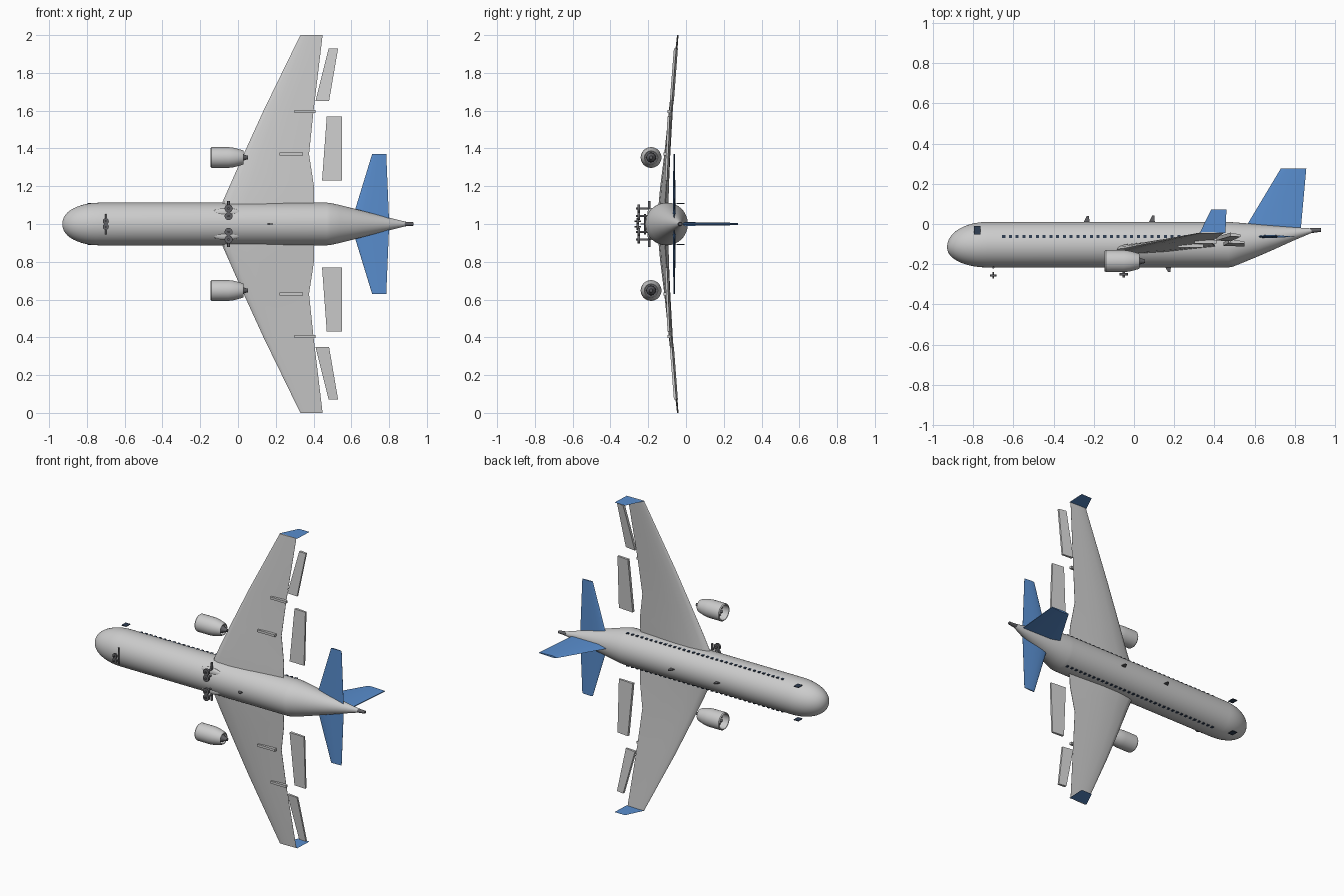
import bpy, bmesh, math
from mathutils import Vector, Matrix

if "Cube" in bpy.data.objects:
    bpy.data.objects.remove(bpy.data.objects["Cube"])


def material(name, rgb):
    m = bpy.data.materials.new(name)
    m.diffuse_color = (*rgb, 1)
    m.use_nodes = True
    m.node_tree.nodes["Principled BSDF"].inputs["Base Color"].default_value = m.diffuse_color
    return m


BLUE = material("blue", (0.10, 0.27, 0.62))
DARK = material("dark", (0.03, 0.05, 0.09))
METAL = material("metal", (0.12, 0.12, 0.13))


def finish(name, bm, mat=None, smooth=True):
    bmesh.ops.recalc_face_normals(bm, faces=bm.faces)
    me = bpy.data.meshes.new(name)
    bm.to_mesh(me)
    bm.free()
    ob = bpy.data.objects.new(name, me)
    bpy.context.collection.objects.link(ob)
    if mat:
        me.materials.append(mat)
    if smooth:
        bpy.ops.object.select_all(action='DESELECT')
        ob.select_set(True)
        bpy.context.view_layer.objects.active = ob
        bpy.ops.object.shade_smooth_by_angle(angle=math.radians(35))
    return ob


def loft(name, rings, mat=None, smooth=True, caps=True):
    bm = bmesh.new()
    vs = [[bm.verts.new(p) for p in r] for r in rings]
    n = len(vs[0])
    for a, b in zip(vs, vs[1:]):
        for i in range(n):
            bm.faces.new((a[i], a[(i + 1) % n], b[(i + 1) % n], b[i]))
    if caps:
        bm.faces.new(vs[0])
        bm.faces.new(vs[-1])
    return finish(name, bm, mat, smooth)


def ring(x, y, z, ry, rz, n=40):
    return [(x, y + ry * math.cos(2 * math.pi * i / n), z + rz * math.sin(2 * math.pi * i / n))
            for i in range(n)]


def add_box(bm, c, size):
    bmesh.ops.create_cube(bm, size=1, matrix=Matrix.Translation(c) @ Matrix.Diagonal((*size, 1)))


def add_rod(bm, a, b, r, n=16):
    a, b = Vector(a), Vector(b)
    d = b - a
    m = Matrix.Translation((a + b) / 2) @ d.to_track_quat('Z', 'Y').to_matrix().to_4x4()
    bmesh.ops.create_cone(bm, cap_ends=True, segments=n, radius1=r, radius2=r, depth=d.length, matrix=m)


FOIL = [(0, 0), (.02, .24), (.08, .42), (.25, .55), (.5, .48), (.75, .26), (1, .03),
        (1, -.03), (.75, -.2), (.5, -.38), (.25, -.45), (.08, -.36), (.02, -.22)]


def foil(x0, x1, y0, y1, z, t):
    return [(x0 + (x1 - x0) * u, y0 + (y1 - y0) * u + t * v, z) for u, v in FOIL]


# Fuselage: rounded nose, straight tube, upswept tail
prof = []
for i in range(1, 13):
    a = i / 12 * math.pi / 2
    x = -0.93 + 0.20 * (1 - math.cos(a))
    s = math.sin(a)
    prof.append((x, -0.115 + 0.012 * s, 0.113 * s ** 0.95, 0.113 * s ** 0.9))
prof.insert(0, (-0.93, -0.115, 0.003, 0.003))
prof += [(0.47, -.103, .113, .113), (0.49, -.102, .111, .111), (0.54, -.094, .099, .100),
         (0.62, -.081, .079, .080), (0.70, -.067, .058, .059), (0.79, -.050, .034, .036),
         (0.885, -.033, .011, .012)]
loft("fuselage", [ring(x, y, 1, a, b, 48) for x, y, a, b in prof])
loft("tail_exhaust", [ring(.875, -.033, 1, .013, .013, 20), ring(.93, -.03, 1, .009, .009, 20)], METAL)

# Tail fin
fin = []
for y, x0, x1, t in [(-.05, .54, .825, .011), (0, .565, .832, .010), (.275, .73, .857, .006)]:
    fin.append([(x0, y, 1), (x0 + .25 * (x1 - x0), y, 1 + t), (x1, y, 1 + .002),
                (x1, y, 1 - .002), (x0 + .25 * (x1 - x0), y, 1 - t)])
loft("tail_fin", fin, BLUE)

for s, side in ((1, "left"), (-1, "right")):
    def Z(d):
        return 1 + s * d

    # Main wing and winglet
    loft(side + "_wing", [foil(-.11, .405, -.128, -.115, Z(.05), .056),
                          foil(-.085, .402, -.125, -.110, Z(.11), .052),
                          foil(-.045, .402, -.120, -.104, Z(.2), .045),
                          foil(.03, .376, -.104, -.092, Z(.37), .031),
                          foil(.135, .40, -.083, -.077, Z(.6), .021),
                          foil(.33, .448, -.044, -.044, Z(1), .008)])
    bm = bmesh.new()
    bm.faces.new([bm.verts.new((x, y, Z(1))) for x, y in
                  ((.328, -.042), (.385, .073), (.46, .073), (.455, -.046))])
    finish(side + "_winglet", bm, BLUE, False)

    # Tailplane
    loft(side + "_tailplane", [foil(.60, .80, -.063, -.063, Z(.01), .016),
                               foil(.71, .785, -.063, -.063, Z(.37), .008)], BLUE)

    # Deployed flaps
    for nm, secs in (("inner", ((.445, .55, -.100, -.106, .23), (.47, .55, -.086, -.092, .57))),
                     ("outer", ((.41, .482, -.073, -.080, .65), (.48, .53, -.052, -.058, .93)))):
        loft(f"{side}_{nm}_flap", [[(x0, y0 + .009, Z(z)), (x1, y1 + .006, Z(z)),
                                    (x1, y1 - .006, Z(z)), (x0, y0 - .009, Z(z))]
                                   for x0, x1, y0, y1, z in secs], None, False)

    # Flap track fairings
    bm = bmesh.new()
    for x0, x1, y, z in ((.22, .345, -.109, .37), (.30, .41, -.088, .595)):
        add_box(bm, ((x0 + x1) / 2, y, Z(z)), (x1 - x0, .018, .015))
    finish(side + "_flap_fairings", bm, None, False)

    # Engine nacelle: one closed skin, outside then inside
    ey, ez = -.185, Z(.352)
    outer = [(-.146, .050), (-.14, .055), (-.05, .055), (-.02, .051), (.02, .040), (.028, .036),
             (.026, .032), (-.04, .046), (-.13, .046), (-.144, .047), (-.146, .050)]
    loft(side + "_nacelle", [ring(x, ey, ez, r, r, 32) for x, r in outer], caps=False)
    loft(side + "_exhaust_cone", [ring(x, ey, ez, r, r, 20) for x, r in
                                  ((-.08, .026), (.02, .024), (.032, .015), (.054, .009))], METAL)
    loft(side + "_spinner", [ring(x, ey, ez, r, r, 20) for x, r in
                             ((-.135, .001), (-.125, .009), (-.105, .015), (-.07, .016))], METAL)
    bm = bmesh.new()
    for k in range(18):
        m = (Matrix.Translation((-.098, ey, ez)) @ Matrix.Rotation(k * math.tau / 18, 4, 'X')
             @ Matrix.Translation((0, .030, 0)) @ Matrix.Rotation(.6, 4, 'Y')
             @ Matrix.Diagonal((.003, .032, .009, 1)))
        bmesh.ops.create_cube(bm, size=1, matrix=m)
    add_rod(bm, (-.08, ey, ez), (-.075, ey, ez), .0465, 32)
    finish(side + "_fan", bm, METAL, False)

    # Cabin windows and cockpit window
    bm = bmesh.new()
    for k in range(34):
        add_box(bm, (-.648 + k * .0335, -.062, Z(.105)), (.015, .016, .006))
    finish(side + "_cabin_windows", bm, DARK, False)
    bm = bmesh.new()
    add_box(bm, (-.78, -.03, Z(.108)), (.034, .042, .004))
    finish(side + "_cockpit_window", bm, DARK, False)

    # Belly fairing
    bm = bmesh.new()
    bmesh.ops.create_uvsphere(bm, u_segments=24, v_segments=12, radius=1,
                              matrix=Matrix.Translation((-.06, -.188, Z(.06)))
                              @ Matrix.Diagonal((.075, .016, .025, 1)))
    finish(side + "_belly_fairing", bm)

    # Main landing gear
    bm = bmesh.new()
    add_rod(bm, (-.05, -.195, Z(.012)), (-.05, -.195, Z(.122)), .007)
    for z in (.042, .082):
        add_rod(bm, (-.05, -.257, Z(z)), (-.05, -.243, Z(z)), .021, 24)
        add_rod(bm, (-.05, -.266, Z(z)), (-.05, -.20, Z(z)), .006)
    finish(side + "_main_gear", bm, METAL)

# Nose landing gear
bm = bmesh.new()
add_rod(bm, (-.70, -.217, .945), (-.70, -.217, 1.052), .005)
for z in (.985, 1.015):
    add_rod(bm, (-.70, -.261, z), (-.70, -.250, z), .016, 24)
    add_rod(bm, (-.70, -.272, z), (-.70, -.238, z), .004)
finish("nose_gear", bm, METAL)

# Blade antennas
for nm, x, y, h in (("front", -.235, .005, .035), ("rear", .09, .005, .037), ("belly", .17, -.21, -.03)):
    loft(nm + "_antenna", [[(x - .018, y, .997), (x + .014, y, .997), (x + .014, y, 1.003), (x - .018, y, 1.003)],
                           [(x, y + h, .998), (x + .011, y + h, .998),
                            (x + .011, y + h, 1.002), (x, y + h, 1.002)]], METAL, False)
